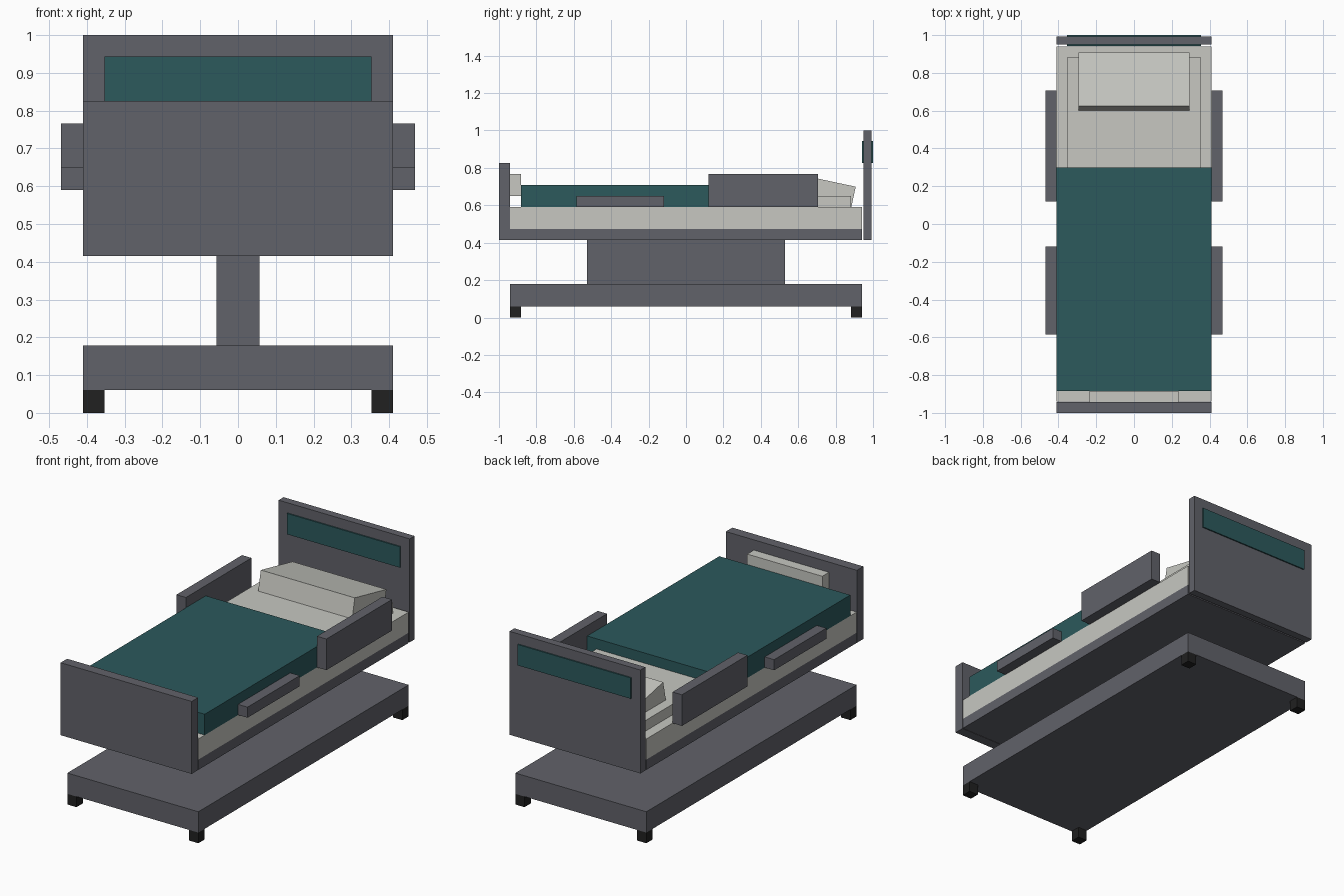
import bpy, bmesh
from mathutils import Matrix, Vector

if "Cube" in bpy.data.objects:
    bpy.data.objects.remove(bpy.data.objects["Cube"])


def material(name, rgb):
    m = bpy.data.materials.new(name)
    m.diffuse_color = (*rgb, 1)
    m.use_nodes = True
    m.node_tree.nodes["Principled BSDF"].inputs["Base Color"].default_value = m.diffuse_color
    return m


GREY = material("slate grey", (0.12, 0.122, 0.143))
TEAL = material("teal", (0.025, 0.1, 0.107))
LINEN = material("off white linen", (0.57, 0.575, 0.535))
BLACK = material("black rubber", (0.015, 0.015, 0.015))


def box(name, x, y, z, mat, tilt=0.0):
    """Box from (min, max) ranges, optionally tilted about x through its centre."""
    centre = Vector([(a + b) / 2 for a, b in (x, y, z)])
    size = [b - a for a, b in (x, y, z)]
    bm = bmesh.new()
    bmesh.ops.create_cube(bm, size=1, matrix=Matrix.Diagonal((*size, 1)))
    me = bpy.data.meshes.new(name)
    bm.to_mesh(me)
    bm.free()
    me.materials.append(mat)
    ob = bpy.data.objects.new(name, me)
    ob.location = centre
    ob.rotation_euler.x = tilt
    bpy.context.collection.objects.link(ob)
    return ob


W = (-0.41, 0.41)

# Base, lifting column and bed frame
box("base", W, (-0.94, 0.94), (0.06, 0.178), GREY)
box("lift_column", (-0.057, 0.057), (-0.528, 0.528), (0.178, 0.415), GREY)
box("bed_frame", W, (-0.94, 0.94), (0.415, 0.473), GREY)

# Feet
for sx, side in ((-1, "left"), (1, "right")):
    for sy, end in ((-1, "front"), (1, "back")):
        x = sorted((sx * 0.353, sx * 0.41))
        y = sorted((sy * 0.883, sy * 0.94))
        box(f"{end}_{side}_foot", x, y, (0, 0.06), BLACK)

# End boards, with the coloured panel showing on both faces of the headboard
box("footboard", W, (-1.0, -0.942), (0.415, 0.825), GREY)
box("headboard", W, (0.949, 0.993), (0.415, 1.0), GREY)
box("headboard_panel", (-0.354, 0.354), (0.942, 1.0), (0.825, 0.943), TEAL)
box("footboard_control_box", (-0.235, 0.235), (-0.942, -0.883), (0.65, 0.767), LINEN)

# Bedding
box("mattress", W, (-0.94, 0.94), (0.473, 0.59), LINEN)
box("blanket", W, (-0.883, 0.298), (0.59, 0.708), TEAL)
box("lower_pillow", (-0.352, 0.352), (0.29, 0.883), (0.59, 0.65), LINEN)
box("upper_pillow", (-0.294, 0.294), (0.608, 0.898), (0.611, 0.731), LINEN, tilt=-0.21)

# Side rails
for sx, side in ((-1, "left"), (1, "right")):
    x = sorted((sx * 0.41, sx * 0.469))
    box(f"{side}_head_rail", x, (0.12, 0.706), (0.59, 0.766), GREY)
    box(f"{side}_foot_rail", x, (-0.585, -0.118), (0.59, 0.65), GREY)
